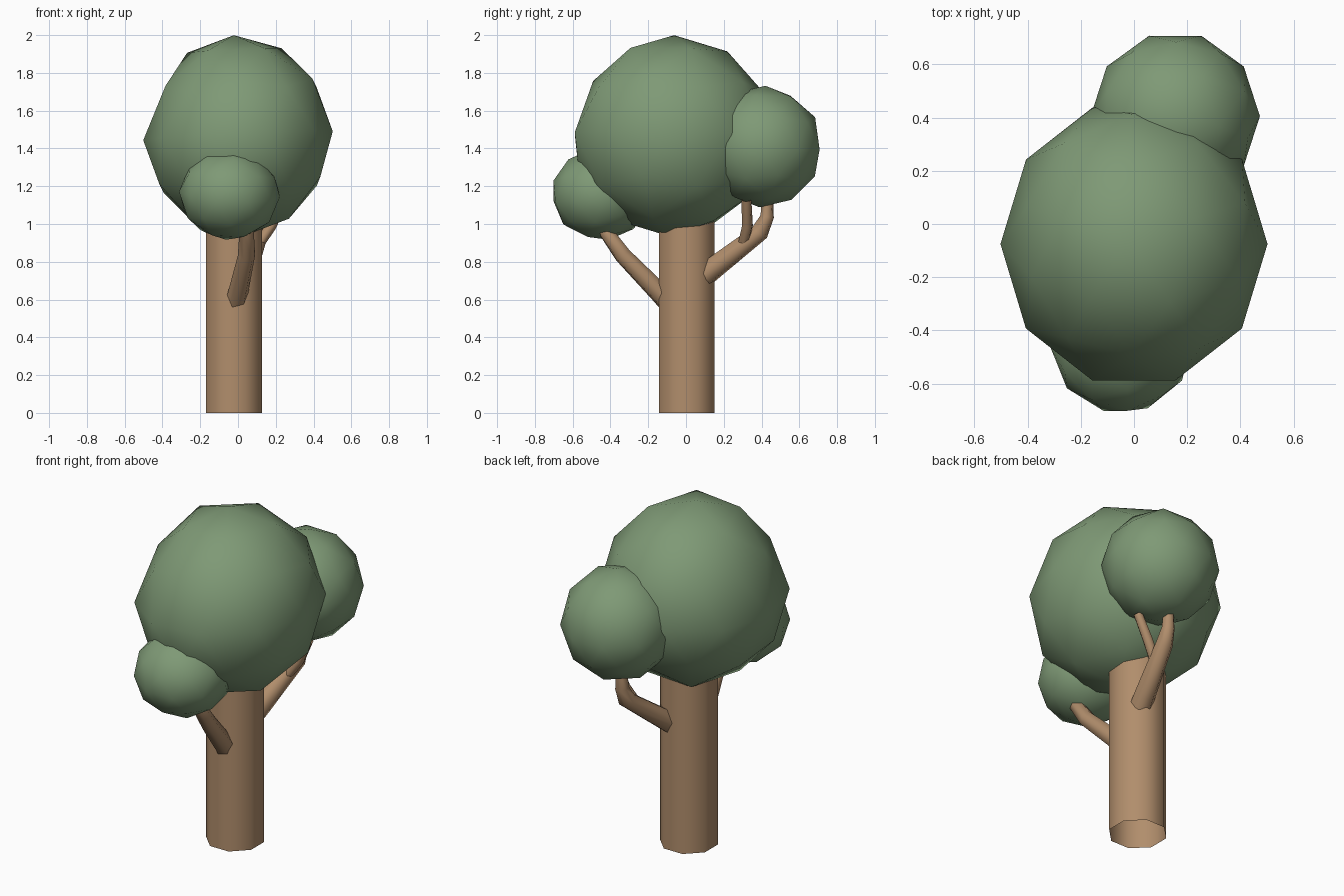
import bpy
from math import radians

if "Cube" in bpy.data.objects:
    bpy.data.objects.remove(bpy.data.objects["Cube"])


def material(name, color):
    m = bpy.data.materials.new(name)
    m.diffuse_color = (*color, 1)
    m.use_nodes = True
    m.node_tree.nodes["Principled BSDF"].inputs["Base Color"].default_value = m.diffuse_color
    return m


leaf = material("leaf_green", (0.21, 0.32, 0.18))
bark = material("bark_brown", (0.44, 0.27, 0.15))


def finish(name, mat):
    ob = bpy.context.object
    ob.name = name
    ob.data.materials.clear()
    ob.data.materials.append(mat)
    bpy.ops.object.shade_smooth()
    return ob


def foliage(name, center, radii, turn, tilt=(0, 0)):
    """Low-poly leaf ball, smooth shaded, slightly tilted"""
    bpy.ops.mesh.primitive_ico_sphere_add(
        subdivisions=2, radius=1, location=center,
        rotation=(radians(tilt[0]), radians(tilt[1]), radians(turn)))
    ob = finish(name, leaf)
    bpy.ops.object.transform_apply(location=False, rotation=True, scale=False)
    ob.scale = radii
    return ob


def branch(name, points):
    """Tapered bent tube through (x, y, z, radius) points"""
    cu = bpy.data.curves.new(name, 'CURVE')
    cu.dimensions = '3D'
    cu.bevel_depth = 1
    cu.bevel_resolution = 1
    sp = cu.splines.new('POLY')
    sp.points.add(len(points) - 1)
    for p, (x, y, z, r) in zip(sp.points, points):
        p.co = (x, y, z, 1)
        p.radius = r
    ob = bpy.data.objects.new(name, cu)
    bpy.context.collection.objects.link(ob)
    bpy.ops.object.select_all(action='DESELECT')
    ob.select_set(True)
    bpy.context.view_layer.objects.active = ob
    bpy.ops.object.convert(target='MESH')
    finish(name, bark)


# Trunk: open eight-sided tube running up into the foliage
bpy.ops.mesh.primitive_cylinder_add(vertices=8, radius=0.16, depth=1.04,
                                    end_fill_type='NOTHING',
                                    location=(-0.022, 0.004, 0.52),
                                    rotation=(0, 0, radians(22.5)))
finish("trunk", bark)

# Branches
branch("front_branch", [(-0.01, -0.10, 0.595, 0.06), (0.0, -0.14, 0.635, 0.056),
                        (0.045, -0.335, 0.835, 0.047), (0.045, -0.425, 0.96, 0.039),
                        (0.03, -0.45, 1.0, 0.035)])
branch("back_branch", [(0.035, 0.10, 0.73, 0.064), (0.05, 0.15, 0.77, 0.062),
                       (0.115, 0.39, 0.955, 0.05), (0.12, 0.43, 1.04, 0.037),
                       (0.12, 0.43, 1.13, 0.032)])
branch("back_twig", [(0.10, 0.30, 0.88, 0.03), (0.175, 0.325, 0.99, 0.03),
                     (0.24, 0.32, 1.13, 0.027)])

# Foliage: one large crown, a little flatter on its upper front left, and two clumps
crown = foliage("crown", (0, -0.075, 1.467), (0.502, 0.54, 0.533), 18, (-2, -2))
for v in crown.data.vertices:
    if v.co.z > 0.3 and v.co.x + v.co.y < -0.4:
        v.co.x *= 0.92
        v.co.y *= 0.92
foliage("back_foliage", (0.155, 0.405, 1.41), (0.318, 0.318, 0.322), -18, (-3, 0))
foliage("front_foliage", (-0.045, -0.45, 1.158), (0.268, 0.264, 0.245), -14, (8, 6))
